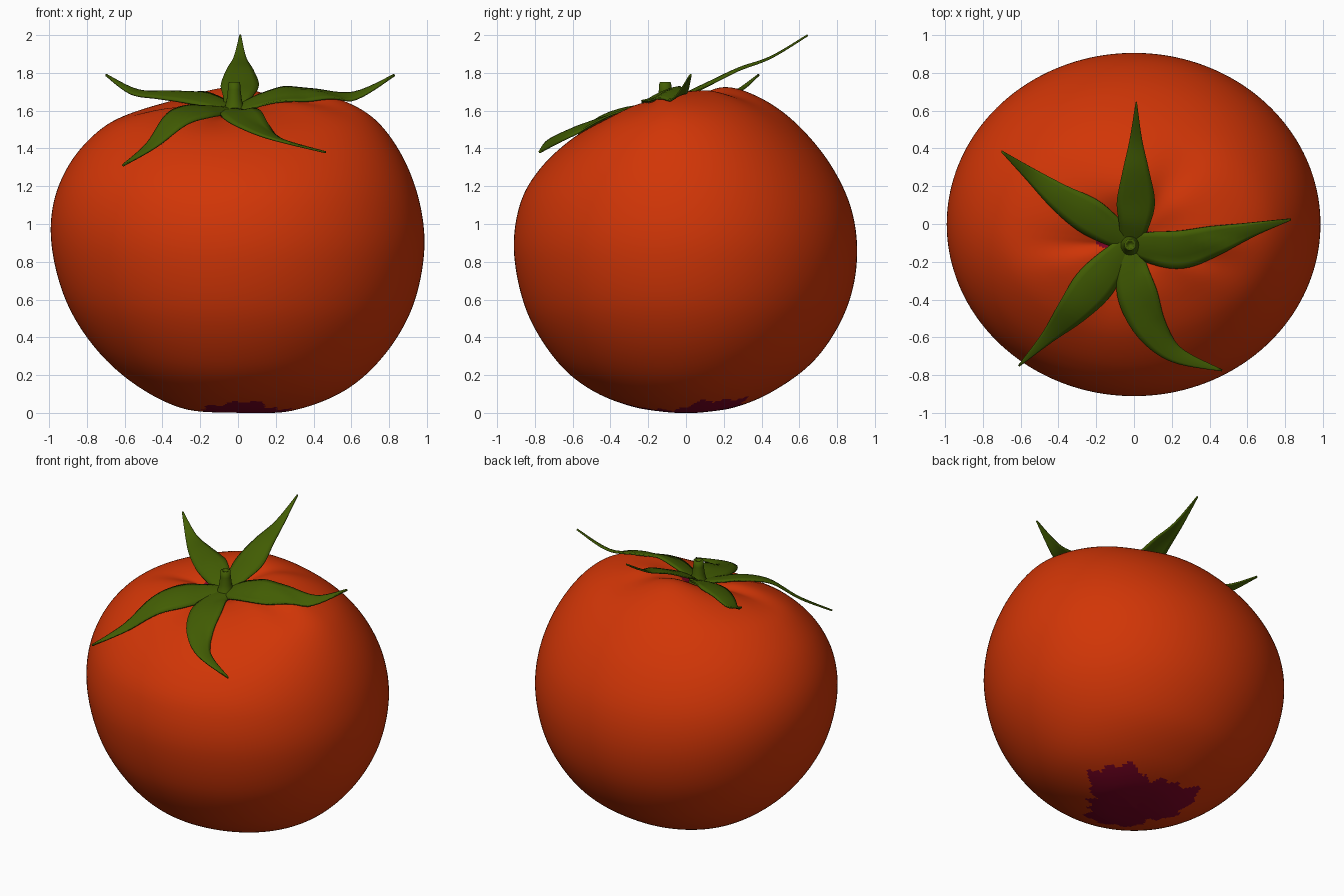
import bpy, bmesh, math
from mathutils import Vector
from mathutils.bvhtree import BVHTree

if "Cube" in bpy.data.objects:
    bpy.data.objects.remove(bpy.data.objects["Cube"])


def material(name, rgb):
    m = bpy.data.materials.new(name)
    m.diffuse_color = (*rgb, 1)
    m.use_nodes = True
    m.node_tree.nodes["Principled BSDF"].inputs["Base Color"].default_value = m.diffuse_color
    return m


RED = material("tomato red", (0.64, 0.036, 0.002))
PURPLE = material("dark purple", (0.2, 0.001, 0.018))
GREEN = material("leaf green", (0.055, 0.11, 0.001))


def finish(name, bm, mats):
    bmesh.ops.recalc_face_normals(bm, faces=bm.faces)
    me = bpy.data.meshes.new(name)
    bm.to_mesh(me)
    for m in mats:
        me.materials.append(m)
    ob = bpy.data.objects.new(name, me)
    bpy.context.collection.objects.link(ob)
    for p in me.polygons:
        p.use_smooth = True
    return ob


def spline(rows, t):
    """Catmull-Rom through rows of numbers, t from 0 to len-1."""
    i = min(int(t), len(rows) - 2)
    f = t - i
    a, b = rows[max(i - 1, 0)], rows[i]
    c, d = rows[i + 1], rows[min(i + 2, len(rows) - 1)]
    return [0.5 * (2*q + (r - p)*f + (2*p - 5*q + 4*r - s)*f*f + (3*q - p - 3*r + s)*f**3)
            for p, q, r, s in zip(a, b, c, d)]


# Fruit outlines, bottom to top: right x,z / back y,z / left x,z / front y,z
ROWS = [
    (0, 0, 0, 0, 0, 0, 0, 0),
    (.28, .01, .24, .025, -.28, .02, -.25, .025),
    (.56, .115, .47, .12, -.53, .14, -.49, .115),
    (.77, .30, .69, .29, -.745, .33, -.68, .27),
    (.92, .55, .845, .54, -.905, .58, -.84, .53),
    (.985, .84, .905, .81, -.985, .87, -.91, .84),
    (.965, 1.10, .875, 1.08, -.975, 1.12, -.88, 1.10),
    (.875, 1.35, .755, 1.33, -.875, 1.345, -.775, 1.29),
    (.73, 1.55, .57, 1.545, -.70, 1.525, -.60, 1.455),
    (.54, 1.66, .38, 1.675, -.50, 1.612, -.42, 1.555),
    (.32, 1.70, .20, 1.725, -.30, 1.635, -.28, 1.59),
    (.12, 1.65, .04, 1.66, -.14, 1.60, -.17, 1.57),
    (-.02, 1.56, -.10, 1.56, -.02, 1.56, -.10, 1.56),
]
SEG, SUB = 160, 12
GROOVES = [62, 188, 255, 335]      # degrees, soft creases around the stem


def fruit_point(t, a):
    xr, zr, yb, zb, xl, zl, yf, zf = spline(ROWS, t)
    s = min(max((t - 5) / 7, 0), 1)
    s = s * s * (3 - 2 * s)
    cx, cy = -.02 * s, -.10 * s
    c, n = math.cos(a), math.sin(a)
    x = cx + ((xr if c > 0 else xl) - cx) * abs(c)
    y = cy + ((yb if n > 0 else yf) - cy) * abs(n)
    z = c*c * (zr if c > 0 else zl) + n*n * (zb if n > 0 else zf)
    for g in GROOVES:
        d = (math.degrees(a) - g + 180) % 360 - 180
        z -= .03 * math.exp(-(d / 15)**2) * math.exp(-((t - 9.9) / 1.4)**2)
    return Vector((x, y, max(z, 0)))


# Fruit body
bm = bmesh.new()
steps = (len(ROWS) - 1) * SUB
rings = [[bm.verts.new(fruit_point(k / SUB, 2 * math.pi * j / SEG)) for j in range(SEG)]
         for k in range(1, steps)]
bottom = bm.verts.new((0, 0, 0))
top = bm.verts.new((-.02, -.10, 1.56))
for j in range(SEG):
    n = (j + 1) % SEG
    bm.faces.new((bottom, rings[0][n], rings[0][j]))
    bm.faces.new((top, rings[-1][j], rings[-1][n]))
    for r, u in zip(rings, rings[1:]):
        bm.faces.new((r[j], r[n], u[n], u[j]))

# Ragged dark patches under the fruit and around the stem
for f in bm.faces:
    p = f.calc_center_median()
    if p.z < .3:
        a = math.atan2(p.y - .04, p.x - .04)
        edge = .33 + .07 * math.cos(3 * (a - .4)) + .02 * math.sin(8*a + 1) + .02 * math.sin(17*a)
        if math.hypot(p.x - .04, p.y - .04) < edge:
            f.material_index = 1
    elif p.z > 1.4:
        a = math.atan2(p.y + .1, p.x + .02)
        d = (math.degrees(a) - 180 + 180) % 360 - 180
        if math.hypot(p.x + .02, p.y + .1) < .11 + .02 * math.sin(5*a) + .07 * math.exp(-(d / 18)**2):
            f.material_index = 1
finish("fruit", bm, [RED, PURPLE])
tree = BVHTree.FromBMesh(bm)
bm.free()

# Sepals: sideways tilt, then spine points x, y, z and half width
START = (-.02, -.10, 1.61, .05)
SEPALS = {
    "sepal_back": (0, [(0, .0, 1.69, .08), (.01, .12, 1.75, .10), (.01, .28, 1.825, .07),
                       (.01, .45, 1.885, .032), (.012, .645, 2.0, .003)]),
    "sepal_right": (.45, [(.1, -.125, 1.66, .085), (.25, -.135, 1.695, .10), (.42, -.09, 1.69, .08),
                          (.62, -.03, 1.685, .038), (.83, .025, 1.79, .004)]),
    "sepal_front_right": (0, [(-.01, -.23, 1.605, .08), (.02, -.38, 1.58, .105), (.09, -.55, 1.52, .085),
                              (.22, -.69, 1.45, .045), (.465, -.775, 1.38, .004)]),
    "sepal_front_left": (-.25, [(-.12, -.21, 1.615, .085), (-.22, -.33, 1.61, .105), (-.33, -.46, 1.56, .08),
                                (-.46, -.60, 1.42, .035), (-.61, -.75, 1.31, .004)]),
    "sepal_back_left": (-.25, [(-.13, -.03, 1.655, .08), (-.25, .05, 1.685, .095), (-.39, .14, 1.695, .072),
                               (-.55, .265, 1.705, .035), (-.70, .385, 1.79, .004)]),
}


def sepal(name, tilt, pts):
    rows = [START] + pts
    bm = bmesh.new()
    n, prev = 30, None
    for k in range(n + 1):
        t = (len(rows) - 1) * k / n
        x, y, z, w = spline(rows, t)
        q, p = spline(rows, min(t + .05, len(rows) - 1)), spline(rows, max(t - .05, 0))
        side = Vector((p[1] - q[1], q[0] - p[0], 0)).normalized()
        side.z = tilt
        row = []
        for u in (-1, -.66, -.33, 0, .33, .66, 1):
            v = Vector((x, y, z - .015 * u*u * w / .1)) + side * u * max(w, .003)
            hit = tree.ray_cast(Vector((v.x, v.y, 3)), Vector((0, 0, -1)))[0]
            if hit:
                v.z = max(v.z, hit.z + .012)
            row.append(bm.verts.new(v))
        if prev:
            for i in range(6):
                bm.faces.new((prev[i], prev[i+1], row[i+1], row[i]))
        prev = row
    ob = finish(name, bm, [GREEN])
    bm.free()
    mod = ob.modifiers.new("thickness", "SOLIDIFY")
    mod.thickness = .01
    mod.offset = 0


for name, (tilt, pts) in SEPALS.items():
    sepal(name, tilt, pts)

# Stem stub with a hollow end
PROFILE = [(.062, 1.60), (.048, 1.625), (.04, 1.66), (.034, 1.71), (.031, 1.75),
           (.02, 1.752), (.015, 1.725), (.001, 1.72)]
bm = bmesh.new()
rings = [[bm.verts.new((-.02 + r * math.cos(j * math.pi / 10), -.11 + r * math.sin(j * math.pi / 10), z))
          for j in range(20)] for r, z in PROFILE]
for r, u in zip(rings, rings[1:]):
    for j in range(20):
        bm.faces.new((r[j], r[(j+1) % 20], u[(j+1) % 20], u[j]))
bm.faces.new(rings[-1])
finish("stem", bm, [GREEN])
bm.free()
